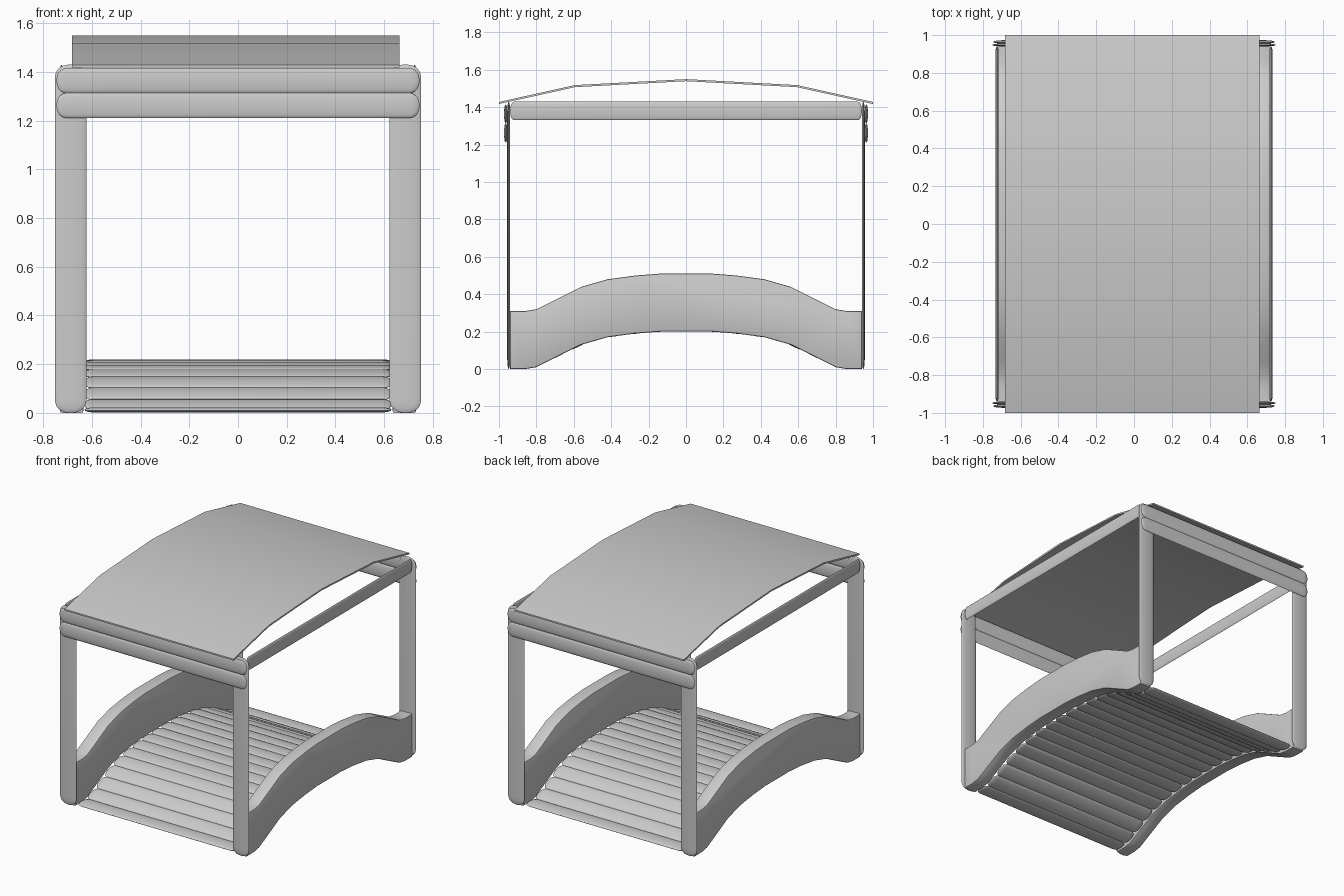
import bpy, bmesh, math
from mathutils import Matrix, Vector

if "Cube" in bpy.data.objects:
    bpy.data.objects.remove(bpy.data.objects["Cube"])

GREY = (0.6, 0.6, 0.6, 1)
mat = bpy.data.materials.new("plain grey")
mat.use_nodes = True
mat.diffuse_color = GREY
mat.node_tree.nodes["Principled BSDF"].inputs["Base Color"].default_value = GREY


def finish(name, bm, matrix=Matrix()):
    bmesh.ops.recalc_face_normals(bm, faces=bm.faces)
    mesh = bpy.data.meshes.new(name)
    bm.to_mesh(mesh)
    bm.free()
    mesh.transform(matrix)
    mesh.materials.append(mat)
    obj = bpy.data.objects.new(name, mesh)
    bpy.context.collection.objects.link(obj)
    bpy.ops.object.select_all(action="DESELECT")
    obj.select_set(True)
    bpy.context.view_layer.objects.active = obj
    bpy.ops.object.shade_smooth_by_angle(angle=math.radians(35))
    return obj


def plank(name, length, width, thick, end, centre, along, across):
    """Thin board with a domed section and rounded ends."""
    bm = bmesh.new()
    rings, steps, levels = [], 24, 4
    for k in range(-levels, levels + 1):
        a = k / levels * math.radians(86)
        s, h = math.cos(a), math.sin(a) * thick / 2
        ring = []
        for i in range(steps):
            t = (i + 0.5) / steps * math.tau
            c, w = math.cos(t), math.sin(t)
            c = math.copysign(abs(c) ** 0.85, c)
            w = math.copysign(abs(w) ** 0.85, w)
            x = math.copysign(length / 2 - end, c) + end * s * c
            ring.append(bm.verts.new((x, width / 2 * s * w, h)))
        rings.append(ring)
    for lower, upper in zip(rings, rings[1:]):
        for i in range(steps):
            j = (i + 1) % steps
            bm.faces.new((lower[i], lower[j], upper[j], upper[i]))
    bm.faces.new(rings[0])
    bm.faces.new(rings[-1])
    u, v = Vector(along).normalized(), Vector(across).normalized()
    frame = Matrix((u, v, u.cross(v))).transposed().to_4x4()
    return finish(name, bm, Matrix.Translation(centre) @ frame)


def extrude_profile(name, points, x0, x1, bevel=0):
    """Side outline given as (y, z), extruded along x."""
    bm = bmesh.new()
    face = bm.faces.new([bm.verts.new((x0, y, z)) for y, z in points])
    new = bmesh.ops.extrude_face_region(bm, geom=[face])["geom"]
    bmesh.ops.translate(bm, vec=(x1 - x0, 0, 0),
                        verts=[g for g in new if isinstance(g, bmesh.types.BMVert)])
    if bevel:
        rim = [e for e in bm.edges if abs(e.verts[0].co.x - e.verts[1].co.x) < 1e-5]
        bmesh.ops.bevel(bm, geom=rim, offset=bevel, segments=2, profile=0.5, affect="EDGES")
    return finish(name, bm)


def mirrored(half):
    """Complete a right-hand half curve that starts on the centre line."""
    return [(-y, z) for y, z in reversed(half[1:])] + half


# Curved bridge sides
curve = mirrored([(0, 0.2), (0.14, 0.2), (0.27, 0.19), (0.42, 0.17), (0.56, 0.13),
                  (0.66, 0.08), (0.74, 0.04), (0.8, 0.01), (0.86, 0), (0.94, 0)])
outline = curve + [(y, z + 0.31) for y, z in reversed(curve)]
for side, label in ((1, "left"), (-1, "right")):
    extrude_profile(label + "_curved_side", outline, side * 0.635, side * 0.73, 0.008)


# Floor slats spaced evenly along the curve
def along_curve(d):
    for (y0, z0), (y1, z1) in zip(curve, curve[1:]):
        seg = math.hypot(y1 - y0, z1 - z0)
        if d <= seg:
            return Vector((0, y0 + (y1 - y0) * d / seg, z0 + (z1 - z0) * d / seg))
        d -= seg
    return Vector((0, *curve[-1]))


total = sum(math.dist(a, b) for a, b in zip(curve, curve[1:]))
count = 18
pitch = total / count
for i in range(count):
    a, b = along_curve(i * pitch), along_curve((i + 1) * pitch)
    plank(f"floor_slat_{i + 1}", 1.26, pitch * 1.02, 0.02, 0.04,
          (a + b) / 2 + Vector((0, 0, 0.01)), (1, 0, 0), b - a)

# Posts, top side rails and paired end boards
for sx, xname in ((1, "left"), (-1, "right")):
    for sy, yname in ((-1, "front"), (1, "back")):
        plank(f"{yname}_{xname}_post", 1.43, 0.13, 0.016, 0.06,
              (sx * 0.687, sy * 0.948, 0.715), (0, 0, 1), (1, 0, 0))
    plank(xname + "_top_rail", 1.88, 0.1, 0.016, 0.025,
          (sx * 0.725, 0, 1.38), (0, 1, 0), (0, 0, 1))
for sy, yname in ((-1, "front"), (1, "back")):
    for z, zname in ((1.262, "lower"), (1.364, "upper")):
        plank(f"{yname}_{zname}_board", 1.49, 0.104, 0.018, 0.05,
              (0, sy * 0.964, z), (1, 0, 0), (0, 0, 1))

# Thin arched roof
roof = mirrored([(0, 1.55), (0.595, 1.518), (1, 1.428)])
extrude_profile("roof", roof + [(y, z - 0.011) for y, z in reversed(roof)], -0.682, 0.664)
